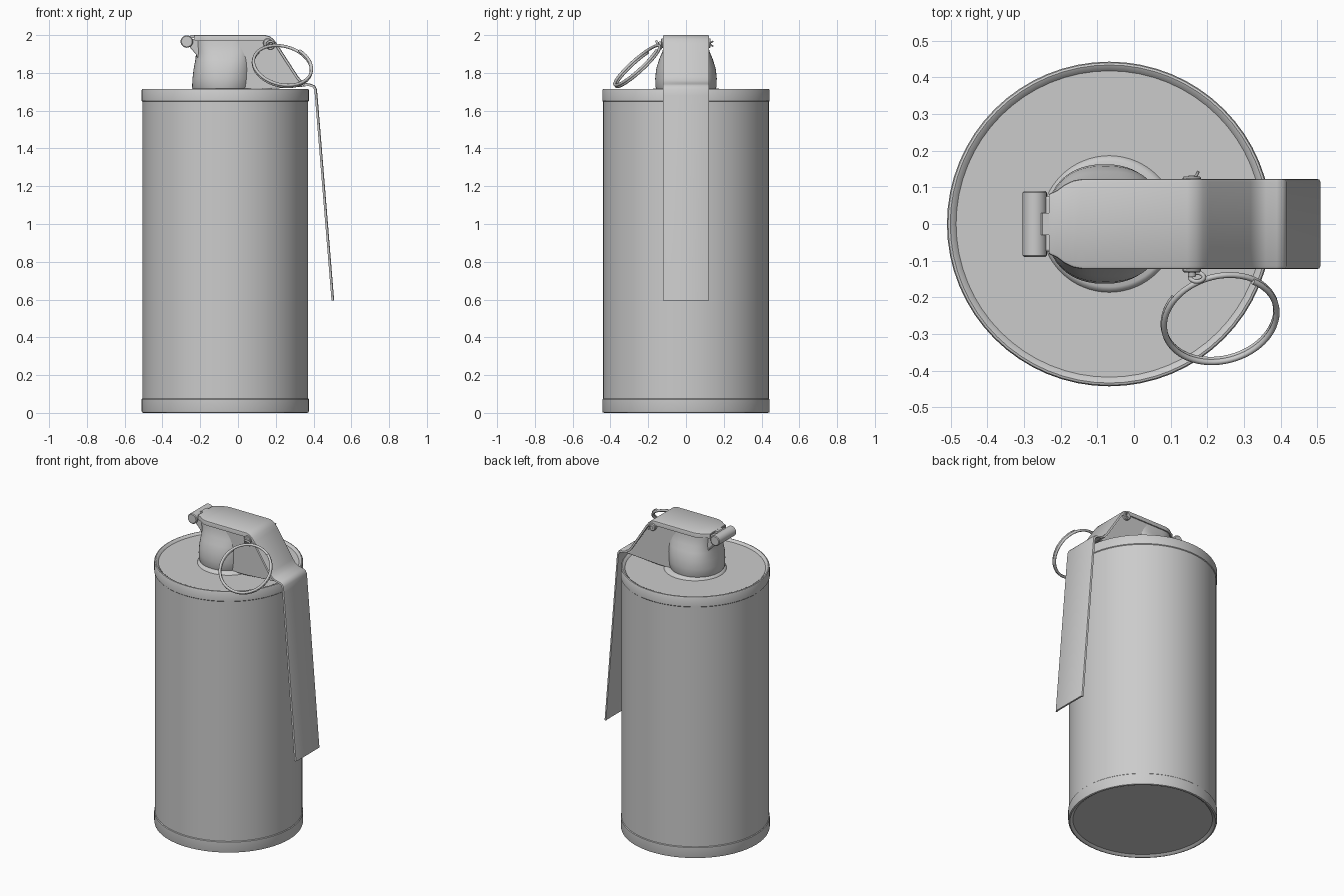
import bpy, bmesh
from math import sin, cos, pi, radians
from mathutils import Vector

if "Cube" in bpy.data.objects:
    bpy.data.objects.remove(bpy.data.objects["Cube"])

CX = -0.0675  # axis of the canister


def finish(name, bm, angle=35):
    bmesh.ops.remove_doubles(bm, verts=bm.verts, dist=1e-5)
    bmesh.ops.recalc_face_normals(bm, faces=bm.faces)
    me = bpy.data.meshes.new(name)
    bm.to_mesh(me)
    bm.free()
    ob = bpy.data.objects.new(name, me)
    bpy.context.collection.objects.link(ob)
    bpy.ops.object.select_all(action='DESELECT')
    ob.select_set(True)
    bpy.context.view_layer.objects.active = ob
    bpy.ops.object.shade_smooth_by_angle(angle=radians(angle))
    return ob


def loft(name, rings, angle=35, closed=False):
    """Skin a list of equal-length point loops, capping the ends."""
    bm = bmesh.new()
    vs = [[bm.verts.new(p) for p in r] for r in rings]
    n = len(vs[0])
    pairs = list(zip(vs, vs[1:])) + ([(vs[-1], vs[0])] if closed else [])
    for a, b in pairs:
        for i in range(n):
            j = (i + 1) % n
            bm.faces.new((a[i], a[j], b[j], b[i]))
    if not closed:
        bm.faces.new(vs[0])
        bm.faces.new(vs[-1])
    return finish(name, bm, angle)


def lathe(name, profile, seg=64, closed=False):
    return loft(name, [[(CX + r * cos(2 * pi * i / seg), r * sin(2 * pi * i / seg), z)
                        for i in range(seg)] for r, z in profile], closed=closed)


def prism(name, pts, half, bevel=0.0):
    ob = loft(name, [[(x, y, z) for x, z in pts] for y in (-half, half)])
    if bevel:
        m = ob.modifiers.new('bevel', 'BEVEL')
        m.width, m.segments = bevel, 2
    return ob


def rod(name, x, z, r, y0, y1, seg=24):
    return loft(name, [[(x + k * r * cos(2 * pi * i / seg), y, z + k * r * sin(2 * pi * i / seg))
                        for i in range(seg)]
                       for y, k in ((y0, .85), (y0 + .004, 1), (y1 - .004, 1), (y1, .85))])


def wire(name, pts, r):
    cu = bpy.data.curves.new(name, 'CURVE')
    cu.dimensions = '3D'
    cu.bevel_depth, cu.bevel_resolution, cu.use_fill_caps = r, 3, True
    sp = cu.splines.new('POLY')
    sp.points.add(len(pts) - 1)
    for p, q in zip(sp.points, pts):
        p.co = (*q, 1)
    sp.use_smooth = True
    ob = bpy.data.objects.new(name, cu)
    bpy.context.collection.objects.link(ob)
    return ob


# Canister with crimped rims, recessed top and bottom
lathe('canister', [(.415, .012), (.425, .004), (.433, 0), (.441, .003), (.443, .01),
                   (.443, .072), (.439, .076), (.439, 1.648), (.443, 1.652),
                   (.443, 1.708), (.440, 1.714), (.434, 1.716), (.426, 1.712),
                   (.418, 1.703), (.20, 1.703)])

# Raised collar around the fuse
lathe('collar', [(.13, 1.70), (.188, 1.70), (.182, 1.712), (.172, 1.718), (.13, 1.718)],
      closed=True)

# Rounded fuse head: stacked ovals (z, left x, right x, half width)
sections = [(1.70, -.235, .07, .152), (1.725, -.243, .08, .161), (1.77, -.241, .08, .163),
            (1.82, -.235, .08, .158), (1.87, -.226, .08, .143), (1.91, -.221, .08, .126),
            (1.95, -.226, .08, .116), (1.985, -.226, .08, .112)]
rings = []
for k, (z, x0, x1, w) in enumerate(sections):
    e = 1.0 - .06 * k  # ovals become squarer toward the top
    ring = []
    for i in range(48):
        c, s = cos(2 * pi * i / 48), sin(2 * pi * i / 48)
        px = abs(c) ** e * (1 if c > 0 else -1)
        py = abs(s) ** e * (1 if s > 0 else -1)
        ring.append(((x0 + x1) / 2 + px * (x1 - x0) / 2, py * w, z))
    rings.append(ring)
loft('fuse_head', rings, 50)

# Wedge of the fuse under the sloping lever
prism('fuse_wedge', [(-.12, 1.712), (.12, 1.712), (.36, 1.728), (.325, 1.75),
                     (.19, 1.955), (.15, 1.985), (-.12, 1.985)], .112, .006)

# Safety lever: path of (x, z, half width), swept as a plate with turned-down edges
path = [(-.232, 1.9995, .082), (-.21, 2.0, .092), (-.19, 2.0, .107), (-.165, 2.0, .119),
        (-.14, 2.0, .123), (.145, 2.0, .123), (.17, 1.993, .123), (.188, 1.978, .123),
        (.205, 1.957, .123), (.318, 1.782, .123), (.336, 1.76, .123), (.36, 1.747, .123),
        (.39, 1.741, .123), (.407, 1.733, .123), (.417, 1.715, .123), (.421, 1.68, .123),
        (.509, .596, .123)]
rings = []
for i, (x, z, w) in enumerate(path):
    a, b = path[max(i - 1, 0)], path[min(i + 1, len(path) - 1)]
    t = Vector((b[0] - a[0], 0, b[1] - a[1])).normalized()
    n = Vector((t.z, 0, -t.x))  # points to the underside
    flange = .03 if x < .2 else .014
    half = [(w - .008, 0), (w - .002, .003), (w, .009), (w, flange), (w - .008, flange),
            (w - .008, .0115), (w - .012, .0105)]
    outline = half + [(-y, d) for y, d in reversed(half)]
    rings.append([Vector((x, y, z)) + n * d for y, d in outline])
loft('safety_lever', rings)

# Hinge at the back end of the lever: barrel, tongue and bracket
rod('hinge_barrel', -.271, 1.966, .033, -.09, .09)
prism('hinge_tongue', [(-.262, 1.985), (-.21, 1.985), (-.21, 1.999), (-.25, 1.9995)], .03)
prism('hinge_bracket', [(-.21, 1.87), (-.224, 1.90), (-.256, 1.937), (-.262, 1.975),
                        (-.20, 1.985)], .075, .006)

# Pull pin: bosses either side, pin and split ends
rod('pin_shaft', .158, 1.955, .011, -.145, .132)
for side, (y0, y1) in {'front': (-.132, -.10), 'rear': (.10, .130)}.items():
    rod('pin_boss_' + side, .158, 1.958, .025, y0, y1)
for k, dz in enumerate((.012, -.014)):
    wire(f'pin_end_{k}', [(.16, .12, 1.955), (.17, .132, 1.955 + dz / 2),
                          (.176, .143, 1.955 + dz)], .004)

# Eye of the pin that holds the ring
wire('pin_eye', [(.172 + .019 * cos(a * pi / 8), -.145 - .012 * sin(a * pi / 8),
                  1.948 + .019 * sin(a * pi / 8)) for a in range(17)], .006)

# Pull ring: double-wound split ring
u = Vector((.98, .17, -.1)).normalized()
v = Vector((0, -.74, -.67))
v = (v - u * v.dot(u)).normalized()
n = u.cross(v)
mid = Vector((.235, -.257, 1.838))
pts = []
for i in range(113):
    a = -.9 + i * 2 * pi / 64
    pts.append(mid + .156 * (u * cos(a) + v * sin(a)) + n * (.018 * (i / 112) - .009))
wire('pull_ring', pts, .008)
